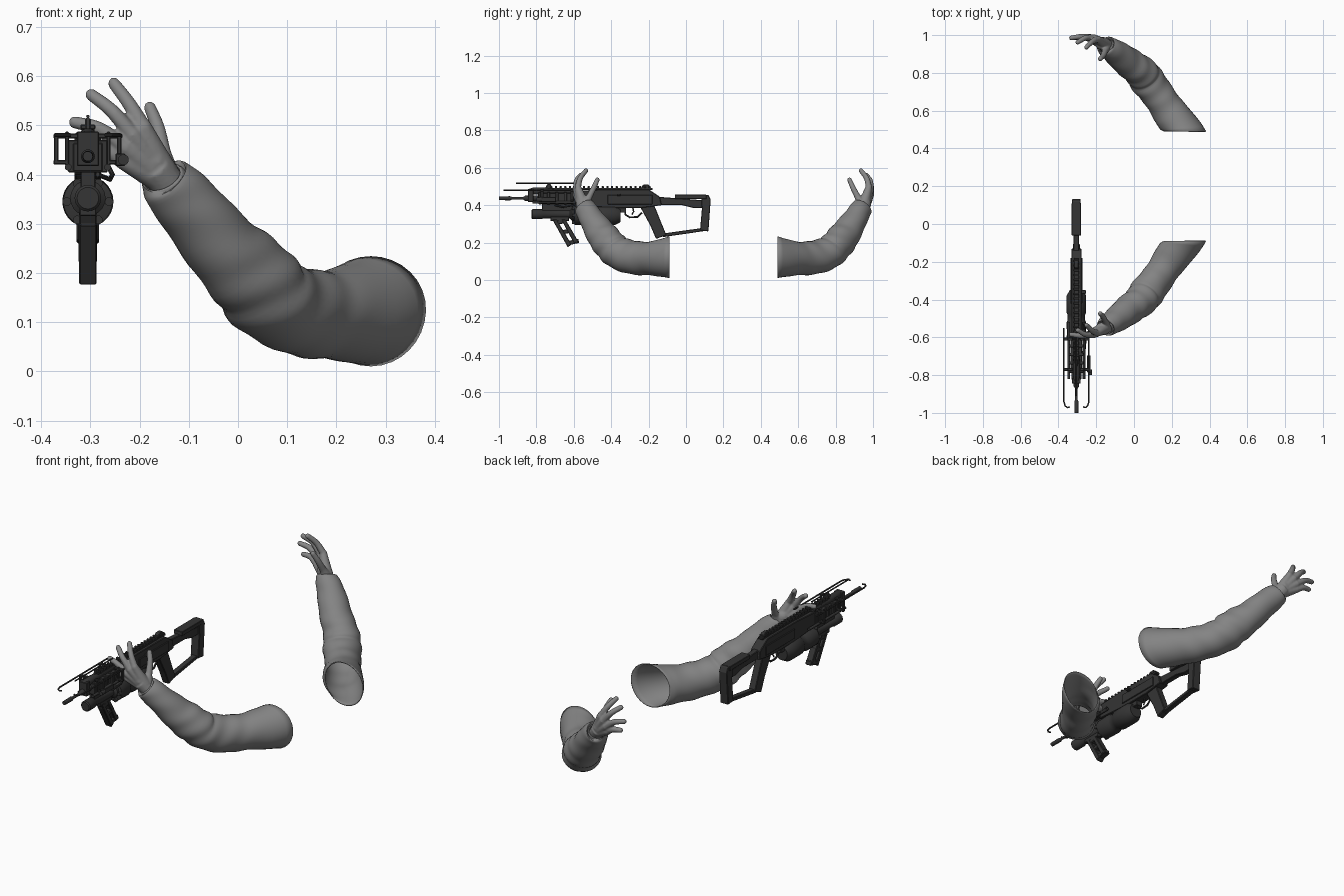
import bpy
import bmesh
import math
from mathutils import Vector, Matrix

default_cube = bpy.data.objects.get("Cube")
if default_cube:
    bpy.data.objects.remove(default_cube, do_unlink=True)

GUN_X = -.305


def make_material(name, value):
    material = bpy.data.materials.new(name)
    color = (value, value, value, 1)
    material.diffuse_color = color
    material.use_nodes = True
    material.node_tree.nodes["Principled BSDF"].inputs["Base Color"].default_value = color
    return material


cloth = make_material("grey cloth", .23)
skin = make_material("grey skin", .24)
metal = make_material("dark gunmetal", .035)


def finish(name, bm, material, smooth=False, bevel=0):
    """Turn a bmesh into a named, coloured object."""
    bmesh.ops.recalc_face_normals(bm, faces=bm.faces)
    mesh = bpy.data.meshes.new(name)
    bm.to_mesh(mesh)
    bm.free()
    mesh.materials.append(material)
    obj = bpy.data.objects.new(name, mesh)
    bpy.context.collection.objects.link(obj)
    if smooth:
        bpy.ops.object.select_all(action="DESELECT")
        obj.select_set(True)
        bpy.context.view_layer.objects.active = obj
        bpy.ops.object.shade_smooth_by_angle(angle=math.radians(40))
    if bevel:
        modifier = obj.modifiers.new("soft edges", "BEVEL")
        modifier.width = bevel
        modifier.segments = 1
    return obj


def smooth_path(stations, steps):
    """Catmull-Rom through (x, y, z, radius) stations."""
    points = [Vector(s) for s in stations]
    points = [points[0] * 2 - points[1]] + points + [points[-1] * 2 - points[-2]]
    result = []
    for a, b, c, d in zip(points, points[1:], points[2:], points[3:]):
        for i in range(steps):
            t = i / steps
            result.append((b * 2 + (c - a) * t + (a * 2 - b * 5 + c * 4 - d) * t ** 2
                           + (b * 3 - a - c * 3 + d) * t ** 3) / 2)
    return result + [points[-2]]


def loft(bm, path, sides, cap=True, fold=None, first_axis=None):
    """Skin rings of varying radius along a path."""
    rings = []
    for i, point in enumerate(path):
        before, after = path[max(i - 1, 0)], path[min(i + 1, len(path) - 1)]
        axis = (after - before).xyz.normalized()
        if first_axis:
            axis = axis.lerp(first_axis, max(0, 1 - i / 6)).normalized()
        helper = Vector((0, 0, 1)) if abs(axis.z) < .95 else Vector((1, 0, 0))
        u = axis.cross(helper).normalized()
        v = u.cross(axis)
        ring = []
        for k in range(sides):
            angle = math.tau * k / sides
            radius = point.w * (1 + (fold(i / len(path), angle) if fold else 0))
            ring.append(bm.verts.new(point.xyz + (u * math.cos(angle) + v * math.sin(angle)) * radius))
        rings.append(ring)
    for low, high in zip(rings, rings[1:]):
        for k in range(sides):
            n = (k + 1) % sides
            bm.faces.new((low[k], low[n], high[n], high[k]))
    if cap:
        bm.faces.new(rings[0])
        bm.faces.new(rings[-1])


def ball(bm, center, radius):
    bmesh.ops.create_uvsphere(bm, u_segments=14, v_segments=8, radius=radius,
                              matrix=Matrix.Translation(center))


def mirrored(obj, name):
    """Copy an arm part to the opposite side of the plane y = 0.2."""
    copy = obj.copy()
    copy.name = name
    copy.data = obj.data.copy()
    copy.data.transform(Matrix.Translation((0, .4, 0)) @ Matrix.Scale(-1, 4, (0, 1, 0)))
    copy.data.flip_normals()
    bpy.context.collection.objects.link(copy)


# Sleeves with cloth folds, strongest at the elbow
def cloth_fold(t, angle):
    elbow = math.exp(-((t - .45) / .2) ** 2)
    fine = math.sin(t * 55 + math.sin(angle) * 3) * (.012 + .02 * elbow)
    return fine + .025 * math.sin(t * 21 + angle * 2) * min(1, t * 5)


bm = bmesh.new()
sleeve_path = smooth_path([
    (.27, -.09, .122, .112), (.19, -.19, .115, .091), (.13, -.28, .12, .088),
    (.07, -.36, .145, .09), (.03, -.41, .19, .087), (-.03, -.455, .25, .079),
    (-.1, -.51, .335, .066), (-.145, -.54, .385, .056), (-.152, -.547, .395, .04)], 6)
loft(bm, sleeve_path, 32, cap=False, fold=cloth_fold, first_axis=Vector((0, -1, 0)))
sleeve = finish("front_sleeve", bm, cloth, smooth=True)
shell = sleeve.modifiers.new("cloth thickness", "SOLIDIFY")
shell.thickness = .004
mirrored(sleeve, "back_sleeve")

# Hands: palm bones and fingers fused into one skin
bm = bmesh.new()
wrist = Vector((-.148, -.545, .39))
digits = [
    [(-.192, -.578, .495), (-.222, -.565, .545), (-.252, -.535, .585)],
    [(-.214, -.587, .48), (-.257, -.585, .53), (-.298, -.562, .562)],
    [(-.23, -.588, .455), (-.282, -.592, .493), (-.332, -.585, .506)],
    [(-.234, -.58, .428), (-.272, -.588, .45), (-.312, -.585, .455)],
    [(-.152, -.52, .44), (-.163, -.492, .495), (-.179, -.474, .536)]]
for joints in digits:
    knuckle = Vector(joints[0])
    root = wrist.lerp(knuckle, .15)
    loft(bm, [Vector((*root, .032)), Vector((*knuckle, .018))], 14)
    ball(bm, knuckle, .018)
    stations = [(*p, r) for p, r in zip(joints, (.017, .0145, .0125))]
    loft(bm, smooth_path(stations, 5), 14)
    ball(bm, Vector(joints[-1]), .0125)
loft(bm, [Vector((-.135, -.535, .37, .036)), Vector((-.17, -.558, .415, .036))], 16)
ball(bm, Vector((-.172, -.556, .425)), .035)
hand = finish("front_hand", bm, skin)
fuse = hand.modifiers.new("fuse", "REMESH")
fuse.mode = "VOXEL"
fuse.voxel_size = .004
fuse.use_smooth_shade = True
relax = hand.modifiers.new("relax", "SMOOTH")
relax.iterations = 5
mirrored(hand, "back_hand")


# Gun helpers: x offsets are measured from the gun's centre plane
def box(name, x, y, z, width, length, height):
    bm = bmesh.new()
    bmesh.ops.create_cube(bm, size=1, matrix=Matrix.Translation((GUN_X + x, y, z))
                          @ Matrix.Diagonal((width, length, height, 1)))
    return finish(name, bm, metal, bevel=.002)


def side_plate(name, outline, width, x=0):
    bm = bmesh.new()
    face = bm.faces.new([bm.verts.new((GUN_X + x - width / 2, y, z)) for y, z in outline])
    extruded = bmesh.ops.extrude_face_region(bm, geom=[face])["geom"]
    moved = [v for v in extruded if isinstance(v, bmesh.types.BMVert)]
    bmesh.ops.translate(bm, verts=moved, vec=(width, 0, 0))
    return finish(name, bm, metal, bevel=.003)


def rod(name, points, radius, sides=12):
    bm = bmesh.new()
    loft(bm, [Vector((GUN_X + x, y, z, radius)) for x, y, z in points], sides)
    return finish(name, bm, metal, smooth=True)


def barrel(name, z, profile, x=0, sides=20):
    """Turned part along y from (y, radius) pairs."""
    bm = bmesh.new()
    loft(bm, [Vector((GUN_X + x, y, z, r)) for y, r in profile], sides)
    return finish(name, bm, metal, smooth=True)


# Receiver and stock
side_plate("receiver", [(-.6, .4), (-.6, .475), (-.44, .485), (-.2, .485), (-.14, .445),
                        (-.13, .4), (-.24, .385), (-.4, .385)], .054)
box("receiver_side_panel", 0, -.3, .43, .064, .24, .05)
box("charging_handle", .035, -.36, .455, .03, .02, .012)
side_plate("stock_bar", [(-.15, .445), (.11, .425), (.12, .385), (.04, .385),
                         (-.02, .4), (-.15, .4)], .03)
box("cheek_rest", 0, .025, .445, .05, .17, .022)
side_plate("butt_plate", [(.08, .455), (.12, .455), (.132, .43), (.12, .26),
                          (.075, .265), (.085, .38)], .046)
side_plate("lower_stock_strut", [(-.15, .245), (-.12, .23), (.1, .262), (.1, .28)], .03)
side_plate("pistol_grip", [(-.25, .4), (-.17, .4), (-.105, .24), (-.16, .22), (-.19, .29)], .038)
rod("trigger_guard", [(0, -.33, .39), (0, -.325, .35), (0, -.3, .335), (0, -.26, .337),
                      (0, -.235, .36)], .005, 8)
rod("trigger", [(0, -.285, .39), (0, -.28, .365), (0, -.29, .35)], .004, 8)

# Top rail
box("top_rail", 0, -.46, .487, .026, .56, .012)
for i in range(22):
    box("rail_tooth", 0, -.72 + i * .025, .497, .03, .012, .01)
side_plate("rear_sight", [(-.24, .49), (-.23, .51), (-.2, .51), (-.18, .485)], .024)
side_plate("front_sight", [(-.76, .48), (-.74, .515), (-.725, .515), (-.71, .48)], .012)
rod("antenna", [(0, -.91, .518), (0, -.6, .518)], .0035, 8)

# Barrel and gas tube
barrel("main_barrel", .437, [(-1, .01), (-.94, .011), (-.93, .007), (-.87, .007),
                             (-.86, .014), (-.79, .014), (-.78, .02), (-.58, .02)])
barrel("gas_tube", .475, [(-.84, .012), (-.82, .019), (-.72, .019), (-.7, .015), (-.58, .015)])
box("handguard", 0, -.69, .435, .06, .2, .058)
for i in range(5):
    box("handguard_rib", 0, -.78 + i * .045, .437, .08, .016, .066)
box("barrel_clamp", 0, -.83, .452, .045, .03, .07)

# Side frames that carry the long rods
for side in (-1, 1):
    for y in (-.77, -.61):
        for z in (.425, .478):
            box("frame_arm", side * .045, y, z, .05, .016, .01)
        box("frame_post", side * .064, y, .452, .009, .016, .06)
        box("inner_post", side * .042, y, .452, .008, .016, .07)
    rod("side_rod", [(side * .066, -.55, .48), (side * .066, -.94, .48), (side * .06, -.962, .48),
                     (side * .048, -.972, .48), (side * .035, -.968, .48)], .004, 8)
    rod("lower_side_rod", [(side * .04, -.82, .415), (side * .04, -.52, .415)], .007)
box("side_device", .066, -.74, .43, .02, .09, .026)
barrel("side_knob", .43, [(-.8, .011), (-.77, .011)], x=.072)
rod("cable", [(.02, -.7, .4), (.045, -.66, .39), (.05, -.6, .4), (.035, -.53, .43)], .005, 8)

# Launcher under the barrel
barrel("launcher_tube", .352, [(-.825, .022), (-.82, .027), (-.77, .027), (-.765, .023),
                               (-.62, .023), (-.61, .036), (-.59, .036)])
barrel("launcher_drum", .345, [(-.6, .03), (-.595, .05), (-.52, .052), (-.51, .046),
                               (-.48, .046), (-.47, .052), (-.38, .052), (-.35, .035)], sides=28)
for k in range(6):
    angle = math.tau * k / 6
    x, z = math.cos(angle) * .043, .345 + math.sin(angle) * .043
    barrel("drum_bolt", z, [(-.61, .009), (-.59, .009)], x=x, sides=10)
box("launcher_mount", 0, -.62, .39, .03, .3, .04)
box("launcher_rear_block", 0, -.37, .38, .036, .1, .04)

# Skeleton foregrip
box("foregrip_mount", 0, -.675, .327, .034, .1, .022)
side_plate("foregrip_front", [(-.715, .325), (-.692, .325), (-.612, .19), (-.632, .175)], .036)
side_plate("foregrip_back", [(-.668, .325), (-.645, .325), (-.575, .205), (-.598, .195)], .036)
for t in (0, .45, .95):
    y, z = -.68 + t * .078, .305 - t * .112
    side_plate("foregrip_rung", [(y - .02, z - .012), (y - .025, z + .01), (y + .03, z + .022),
                                 (y + .035, z)], .034)
